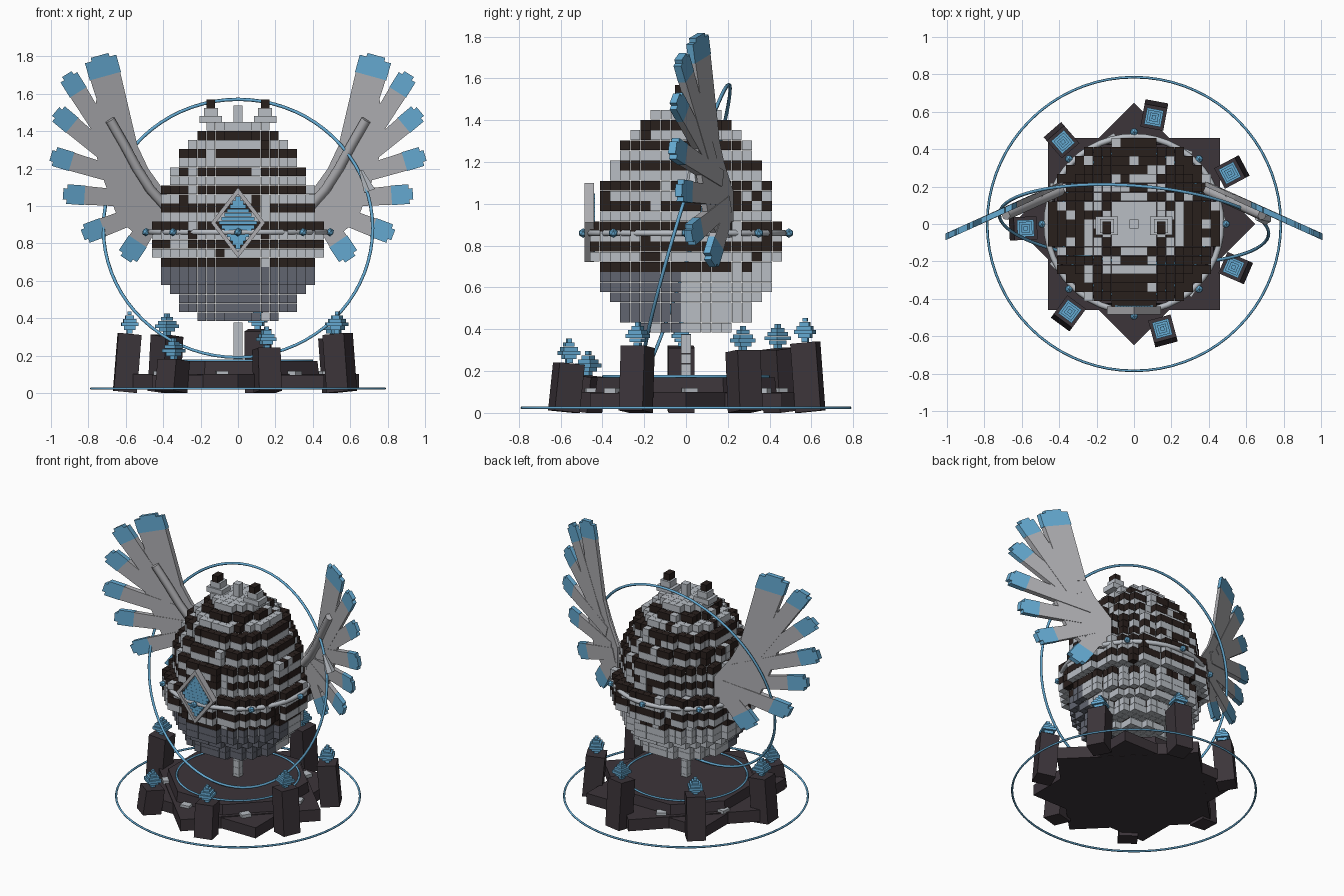
import bpy, bmesh, math, random
from mathutils import Matrix, Vector

if "Cube" in bpy.data.objects:
    bpy.data.objects.remove(bpy.data.objects["Cube"])

random.seed(4)


def material(name, rgb):
    m = bpy.data.materials.new(name)
    m.diffuse_color = (*rgb, 1)
    m.use_nodes = True
    m.node_tree.nodes["Principled BSDF"].inputs["Base Color"].default_value = m.diffuse_color
    return m


LIGHT = material("light grey", (0.48, 0.51, 0.55))
FEATHER = material("feather grey", (0.42, 0.42, 0.44))
DARK = material("dark brown", (0.022, 0.014, 0.012))
SLATE = material("slate", (0.12, 0.13, 0.16))
BLUE = material("sky blue", (0.13, 0.40, 0.64))
STONE = material("dark stone", (0.045, 0.035, 0.042))


def finish(name, bm, mats):
    me = bpy.data.meshes.new(name)
    bm.normal_update()
    bm.to_mesh(me)
    bm.free()
    for m in mats:
        me.materials.append(m)
    ob = bpy.data.objects.new(name, me)
    bpy.context.collection.objects.link(ob)
    return ob


def box(bm, c, size, mat=0, rot=None):
    mx = Matrix.Translation(c) @ (rot or Matrix()) @ Matrix.Diagonal((*size, 1))
    vs = bmesh.ops.create_cube(bm, size=1, matrix=mx)["verts"]
    for f in {f for v in vs for f in v.link_faces}:
        f.material_index = mat


def prism(bm, pts, offset, mat=0):
    """Closed solid from a flat outline pushed along an offset vector."""
    a = [bm.verts.new(p) for p in pts]
    b = [bm.verts.new(Vector(p) + Vector(offset)) for p in pts]
    n = len(pts)
    fs = [bm.faces.new(a), bm.faces.new(b[::-1])]
    fs += [bm.faces.new((a[i], b[i], b[(i + 1) % n], a[(i + 1) % n])) for i in range(n)]
    bmesh.ops.recalc_face_normals(bm, faces=fs)
    for f in fs:
        f.material_index = mat


def tube(name, pts, r, mat, closed=True, res=1):
    cu = bpy.data.curves.new(name, "CURVE")
    cu.dimensions = "3D"
    cu.bevel_depth, cu.bevel_resolution, cu.use_fill_caps = r, res, True
    sp = cu.splines.new("POLY")
    sp.points.add(len(pts) - 1)
    for p, co in zip(sp.points, pts):
        p.co = (*co, 1)
    sp.use_cyclic_u = closed
    cu.materials.append(mat)
    ob = bpy.data.objects.new(name, cu)
    bpy.context.collection.objects.link(ob)


def circle(r, z, n=64):
    return [(r * math.cos(t * math.tau / n), r * math.sin(t * math.tau / n), z) for t in range(n)]


def rz(a):
    return Matrix.Rotation(a, 4, "Z")


# Striped egg made of small blocks, only the outer shell
P, Z0 = 0.0485, 0.383
reach = [4, 6, 6, 7, 8, 8, 8, 9, 9, 9, 9, 8, 8, 8, 8, 7, 7, 6, 6, 5, 4, 3]
cells = {(x, y, k) for k, m in enumerate(reach)
         for x in range(-m, m + 1) for y in range(-m, m + 1)
         if math.hypot(x, y) < m + 0.45}
bm = bmesh.new()
for x, y, k in sorted(cells):
    around = [(x + 1, y, k), (x - 1, y, k), (x, y + 1, k), (x, y - 1, k), (x, y, k + 1), (x, y, k - 1)]
    if all(c in cells for c in around):
        continue
    chance = random.random()
    if k < 6:
        mat = 2 if y < 0 and chance > 0.01 else 0
    elif k == 21:
        mat = 0
    elif k % 2 == 0:
        mat = 1 if chance > 0.1 else 0
    else:
        mat = 1 if chance < 0.1 else 0
    box(bm, (x * P, y * P, Z0 + (k + 0.5) * P), (P * 0.97,) * 3, mat)
finish("egg_shell", bm, [LIGHT, DARK, SLATE])

# Small crown: two stepped ears and a centre peg
bm = bmesh.new()
top = Z0 + 22 * P
for s in (-1, 1):
    box(bm, (s * 0.145, -0.01, top + 0.012), (0.12, 0.10, P * 0.97 - 0.01))
    box(bm, (s * 0.145, -0.01, top + 0.05), (0.075, 0.075, 0.045))
    box(bm, (s * 0.145, -0.02, top + 0.095), (0.045, 0.065, 0.046), 1)
box(bm, (0, 0, top + 0.02), (P, P, 0.05))
box(bm, (0, 0, top + 0.065), (P, P, 0.046))
finish("crown_ears", bm, [LIGHT, DARK])

# Stem of stacked blocks
bm = bmesh.new()
for i in range(5):
    box(bm, (0, 0, 0.165 + i * 0.047), (0.048, 0.048, 0.046))
finish("stem", bm, [LIGHT])

# Belt ring with eight gems
tube("belt_ring", circle(0.468, 0.86, 48), 0.016, LIGHT)
bm = bmesh.new()
for i in range(8):
    a = i * math.pi / 4
    bmesh.ops.create_icosphere(bm, subdivisions=1, radius=0.023, matrix=Matrix.Translation(
        (0.492 * math.cos(a), 0.492 * math.sin(a), 0.86)))
finish("belt_gems", bm, [BLUE])

# Front diamond emblem: frame bars around a stepped blue core
bm = bmesh.new()
cz, w, h = 0.91, 0.132, 0.175
for sx in (-1, 1):
    for sz in (-1, 1):
        o = [(sx * w * f, -0.485, cz) for f in (1.1, 0.9)]
        i = [(0, -0.485, cz + sz * h * f) for f in (0.88, 1.08)]
        prism(bm, o + i[:1] + i[1:], (0, 0.045, 0))
finish("diamond_frame", bm, [FEATHER])
bm = bmesh.new()
for i in range(-6, 7):
    box(bm, (0, -0.455, cz + i * 0.0215), (0.205 * (1 - abs(i) / 7), 0.04, 0.021))
finish("diamond_core", bm, [BLUE])

# Wings: flat webbed plate plus seven feathers with blue tips
web = [(0.63, 1.70), (0.62, 1.55), (0.56, 1.37), (0.48, 1.20), (0.38, 1.06), (0.38, 0.84), (0.47, 0.84),
       (0.55, 0.85), (0.64, 0.93), (0.69, 1.06), (0.75, 1.23), (0.77, 1.40), (0.76, 1.55), (0.74, 1.68)]
feathers = [((0.60, 1.30), (0.74, 1.805), 0.165), ((0.60, 1.20), (0.915, 1.705), 0.10),
            ((0.55, 1.15), (0.975, 1.505), 0.10), ((0.50, 1.12), (1.0, 1.27), 0.10),
            ((0.45, 1.03), (0.935, 1.065), 0.10), ((0.42, 1.00), (0.83, 0.845), 0.10),
            ((0.43, 0.97), (0.60, 0.715), 0.11)]


def wing_point(s, x, z, dy=0.0):
    return (s * x, 0.205 - 0.45 * (x - 0.4) + dy, z)


def wing(s, name):
    bm = bmesh.new()
    prism(bm, [wing_point(s, x, z, -0.013) for x, z in web], (0, 0.026, 0))
    for n, (root, tip, width) in enumerate(feathers):
        a, b = Vector(root), Vector(tip)
        d = (b - a).normalized()
        q = Vector((-d.y, d.x)) * width / 2
        m = b - d * 0.115
        dy = -0.016 - 0.002 * (n % 2)
        shaft = [a - q * 0.8, m - q, m + q, a + q * 0.8]
        e = b - d * 0.02
        end = [m - q * 1.05, e - q * 1.05, e - q * 0.6, b - q * 0.6,
               b + q * 0.6, e + q * 0.6, e + q * 1.05, m + q * 1.05]
        for outline, mat in ((shaft, 0), (end, 1)):
            prism(bm, [wing_point(s, p.x, p.y, dy) for p in outline], (0, -2 * dy, 0), mat)
    finish(name, bm, [FEATHER, BLUE])
    # Leading bone along the front of the wing
    bone = [(0.685, 1.46), (0.61, 1.33), (0.54, 1.20), (0.47, 1.09), (0.39, 1.0)]
    tube(name + "_bone", [wing_point(s, x, z, -0.03) for x, z in bone], 0.027, FEATHER, False)


wing(1, "right_wing")
wing(-1, "left_wing")

# Large tilted orbit ring with a small tapered marker
orbit = []
for i in range(72):
    t = i * math.tau / 72
    orbit.append((0.72 * math.cos(t), 0.205 * math.sin(t) - 0.05 * math.cos(t), 0.88 + 0.69 * math.sin(t)))
tube("orbit_ring", orbit, 0.009, BLUE)
bm = bmesh.new()
bmesh.ops.create_cone(bm, cap_ends=True, segments=6, radius1=0.035, radius2=0.012, depth=0.12,
                      matrix=Matrix.Translation((0.68, 0.03, 1.135)) @ Matrix.Rotation(-0.4, 4, "Y"))
finish("orbit_marker", bm, [LIGHT])

# Star-shaped stone base with an octagonal step
bm = bmesh.new()
box(bm, (0, 0, 0.058), (0.92, 0.92, 0.075))
box(bm, (0, 0, 0.06), (0.915, 0.915, 0.082), 0, rz(math.pi / 4))
bmesh.ops.create_cone(bm, cap_ends=True, segments=8, radius1=0.47, radius2=0.46, depth=0.08,
                      matrix=Matrix.Translation((0, 0, 0.13)) @ rz(math.pi / 8))
finish("stone_base", bm, [STONE])

# Thin glowing rings on the base
tube("ground_ring", circle(0.785, 0.024, 72), 0.007, BLUE)
tube("inner_ring", circle(0.395, 0.174), 0.007, BLUE)

# Seven leaning pillars, each topped by a stepped gem
tops = [0.29, 0.33, 0.30, 0.31, 0.17, 0.23, 0.31]
pillars, gems, chips = bmesh.new(), bmesh.new(), bmesh.new()
for i, hgt in enumerate(tops):
    a = math.radians(28 + i * 360 / 7)
    out = Vector((math.cos(a), math.sin(a), 0))
    tang = Vector((-out.y, out.x, 0))
    foot, head = out * 0.605, out * 0.58
    prism(pillars, [foot + out * u * 0.062 + tang * v * 0.062 + Vector((0, 0, 0.012 if u > 0 else 0.0))
                    for u, v in ((-1, -1), (1, -1), (1, 1), (-1, 1))],
          head - foot + Vector((0, 0, hgt)))
    for j, g in enumerate((0.03, 0.06, 0.09, 0.07, 0.045, 0.022)):
        box(gems, head + Vector((0, 0, hgt + 0.018 + j * 0.0195)), (g, g, 0.019), 0, rz(a))
    # Pale stone chips between the pillars
    b = a + math.pi / 7
    box(chips, (0.465 * math.cos(b), 0.465 * math.sin(b), 0.107), (0.05, 0.065, 0.022), 0, rz(b + 0.3))
finish("pillars", pillars, [STONE])
finish("pillar_gems", gems, [BLUE])
finish("stone_chips", chips, [LIGHT])
